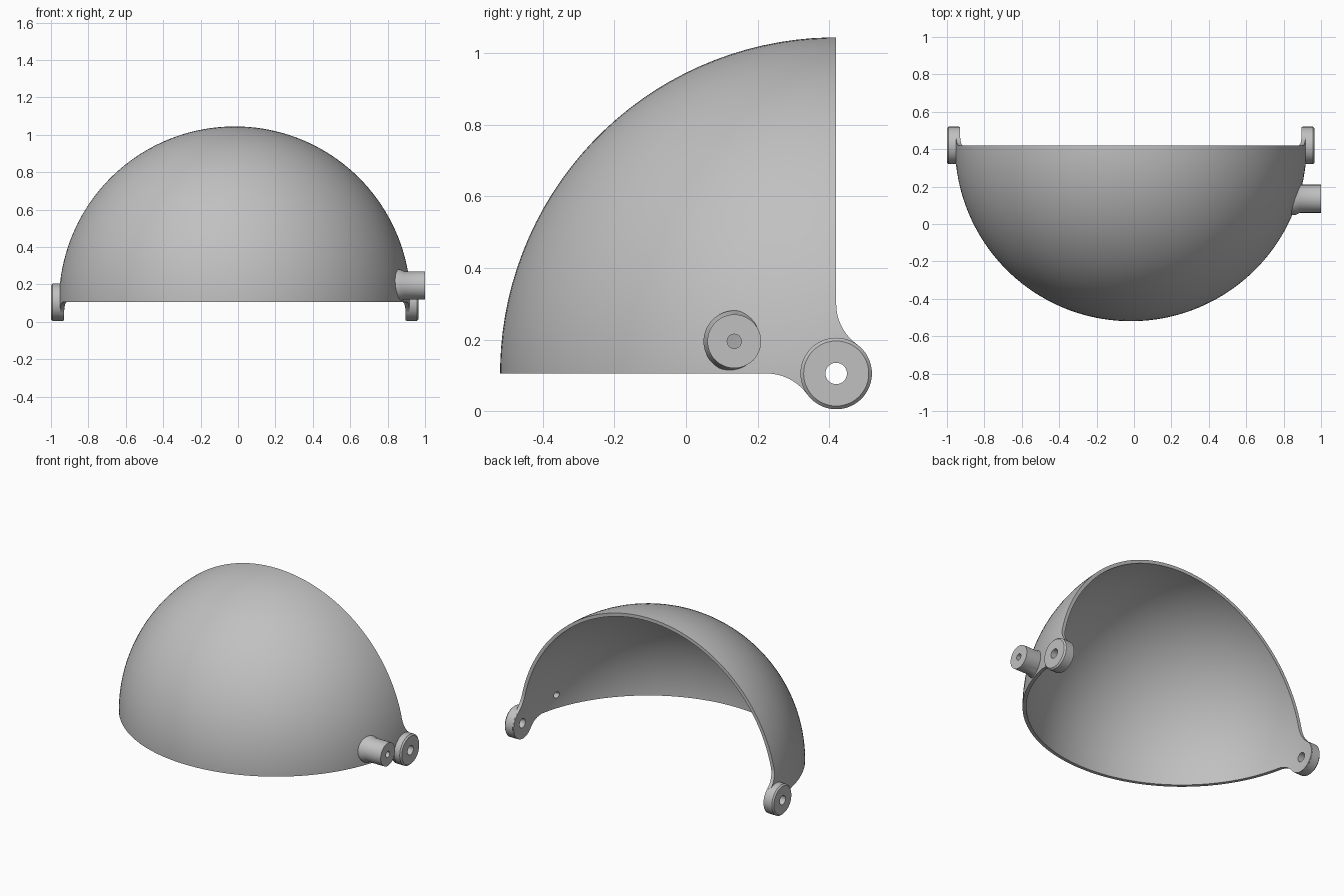
import bpy, bmesh
from math import sin, cos, pi, radians
from mathutils import Matrix, Vector

if "Cube" in bpy.data.objects:
    bpy.data.objects.remove(bpy.data.objects["Cube"])

CENTRE = Vector((-0.017, 0.42, 0.105))   # centre of the dome and of the hinge axis
OUTER, INNER = 0.94, 0.918
HINGE_R, FILLET_R, FILLET_D = 0.1, 0.14, 0.195
POST = Vector((0, 0.135, 0.195))

grey = bpy.data.materials.new("plain grey")
grey.use_nodes = True
grey.diffuse_color = (0.53, 0.53, 0.53, 1)
grey.node_tree.nodes["Principled BSDF"].inputs["Base Color"].default_value = grey.diffuse_color


def finish(bm, name):
    bmesh.ops.recalc_face_normals(bm, faces=bm.faces)
    mesh = bpy.data.meshes.new(name)
    bm.to_mesh(mesh)
    bm.free()
    mesh.materials.append(grey)
    obj = bpy.data.objects.new(name, mesh)
    bpy.context.collection.objects.link(obj)
    return obj


def ball(name, radius):
    # poles on the hinge axis, turned half a step off the cut planes
    bm = bmesh.new()
    bmesh.ops.create_uvsphere(bm, u_segments=128, v_segments=80, radius=radius)
    turn = Matrix.Rotation(pi / 128, 4, 'X') @ Matrix.Rotation(pi / 2, 4, 'Y')
    bm.transform(Matrix.Translation(CENTRE) @ turn)
    return finish(bm, name)


def lathe(name, profile, y, z, steps=48):
    # closed solid turned about an axis parallel to x; profile is (x, radius)
    bm = bmesh.new()
    rings = [[bm.verts.new((x, y + r * cos(2 * pi * i / steps), z + r * sin(2 * pi * i / steps)))
              for i in range(steps)] for x, r in profile]
    for a, b in zip(rings, rings[1:]):
        for i in range(steps):
            j = (i + 1) % steps
            bm.faces.new((a[i], a[j], b[j], b[i]))
    bm.faces.new(rings[0])
    bm.faces.new(rings[-1])
    return finish(bm, name)


def arc(cy, cz, r, start, end, steps):
    angles = [radians(start + (end - start) * i / steps) for i in range(steps + 1)]
    return [(cy + r * cos(a), cz + r * sin(a)) for a in angles]


def combine(target, tool, operation):
    mod = target.modifiers.new("combine", 'BOOLEAN')
    mod.operation, mod.object, mod.solver = operation, tool, 'EXACT'
    bpy.context.view_layer.objects.active = target
    bpy.ops.object.modifier_apply(modifier=mod.name)
    bpy.data.objects.remove(tool)


# Side outline: quarter sector flowing through two fillets into the hinge ear
outline = [(-1.2, 0), (-1.2, 1.2), (0, 1.2)]
outline += arc(FILLET_R, FILLET_D, FILLET_R, 180, 234.3, 14)
outline += arc(0, 0, HINGE_R - 0.001, 54, -144, 40)
outline += arc(-FILLET_D, -FILLET_R, FILLET_R, 35.7, 90, 14)
bm = bmesh.new()
face = bm.faces.new([bm.verts.new((-1.3, CENTRE.y + u, CENTRE.z + v)) for u, v in outline])
extruded = bmesh.ops.extrude_face_region(bm, geom=[face])["geom"]
bmesh.ops.translate(bm, vec=(2.6, 0, 0),
                    verts=[v for v in extruded if isinstance(v, bmesh.types.BMVert)])
sector = finish(bm, "sector_cutter")

# Dome
dome = ball("dome_shell", OUTER)
combine(dome, sector, 'INTERSECT')

# Hinge discs on both sides
for side in (-1, 1):
    profile = [(0.919, HINGE_R), (0.974, HINGE_R), (0.983, HINGE_R - 0.009)]
    disc = lathe("hinge_disc", [(CENTRE.x + side * x, r) for x, r in profile], CENTRE.y, CENTRE.z)
    combine(dome, disc, 'UNION')

# Side post with a flared root
post = lathe("side_post", [(0.78, 0.086), (0.865, 0.086), (0.888, 0.075), (1.0, 0.075)], POST.y, POST.z)
combine(dome, post, 'UNION')

# Hollow the dome, then drill the hinge and post holes
combine(dome, ball("hollow_cutter", INNER), 'DIFFERENCE')
combine(dome, lathe("hinge_drill", [(-1.2, 0.03), (1.2, 0.03)], CENTRE.y, CENTRE.z, 32), 'DIFFERENCE')
combine(dome, lathe("post_drill", [(0.7, 0.02), (1.2, 0.02)], POST.y, POST.z, 24), 'DIFFERENCE')

bpy.ops.object.select_all(action='DESELECT')
dome.select_set(True)
bpy.context.view_layer.objects.active = dome
bpy.ops.object.shade_smooth_by_angle(angle=radians(30))
